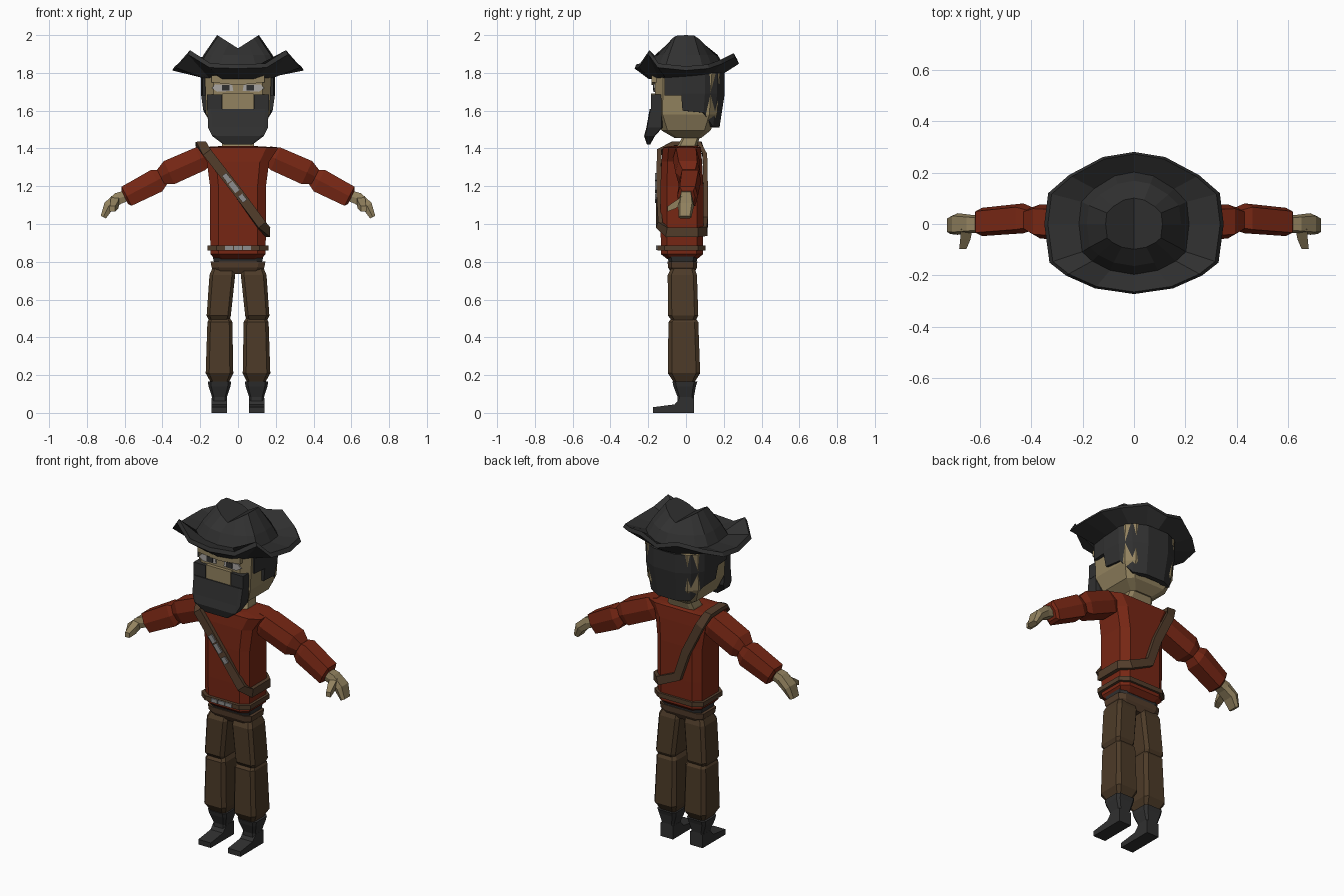
import bpy, bmesh, math
from mathutils import Vector

if "Cube" in bpy.data.objects:
    bpy.data.objects.remove(bpy.data.objects["Cube"])


def material(name, rgb):
    m = bpy.data.materials.new(name)
    m.diffuse_color = (*rgb, 1)
    m.use_nodes = True
    m.node_tree.nodes["Principled BSDF"].inputs["Base Color"].default_value = m.diffuse_color
    return m


BLACK = material("charcoal", (0.030, 0.030, 0.030))
RED = material("shirt red", (0.185, 0.020, 0.007))
BROWN = material("trouser brown", (0.073, 0.043, 0.021))
LEATHER = material("leather", (0.085, 0.046, 0.024))
SKIN = material("skin", (0.29, 0.225, 0.115))
SILVER = material("silver", (0.27, 0.27, 0.27))
WHITE = material("eye white", (0.40, 0.38, 0.36))


def make(name, verts, faces, mat):
    me = bpy.data.meshes.new(name)
    me.from_pydata([tuple(v) for v in verts], [], faces)
    bm = bmesh.new()
    bm.from_mesh(me)
    bmesh.ops.recalc_face_normals(bm, faces=bm.faces)
    bm.to_mesh(me)
    bm.free()
    me.materials.append(mat)
    ob = bpy.data.objects.new(name, me)
    bpy.context.collection.objects.link(ob)
    return ob


def loft(name, rings, mat, closed=False, caps=None):
    """Skin equal-length rings; closed joins the last ring to the first."""
    n, k = len(rings[0]), len(rings)
    faces = []
    for i in range(k if closed else k - 1):
        a, b = i * n, (i + 1) % k * n
        faces += [(a + j, a + (j + 1) % n, b + (j + 1) % n, b + j) for j in range(n)]
    if not closed:
        top = (k - 1) * n
        faces.append(tuple(range(n)))
        faces += [tuple(top + i for i in c) for c in (caps or [range(n)])]
    return make(name, [v for r in rings for v in r], faces, mat)


def octa(z, hx, y0, y1, cx=0, c=0.25):
    """Chamfered rectangle at height z."""
    a, b = hx * (1 - c), (y1 - y0) * c / 2
    return [(cx + x, y, z) for x, y in (
        (-a, y0), (a, y0), (hx, y0 + b), (hx, y1 - b),
        (a, y1), (-a, y1), (-hx, y1 - b), (-hx, y0 + b))]


def extrude(name, outline, y0, y1, mat):
    """Front-facing (x, z) outline given depth in y."""
    return loft(name, [[(x, y, z) for x, z in outline] for y in (y0, y1)], mat)


def box(name, x0, x1, y0, y1, z0, z1, mat):
    return extrude(name, [(x0, z0), (x1, z0), (x1, z1), (x0, z1)], y0, y1, mat)


def limb(name, pts, s, mat):
    """Six-sided tube in the xz plane; pts are (x, y, z, half height, half depth)."""
    rings = []
    for i, (x, y, z, h, w) in enumerate(pts):
        p, q = pts[max(i - 1, 0)], pts[min(i + 1, len(pts) - 1)]
        d = Vector((q[0] - p[0], 0, q[2] - p[2])).normalized()
        up = Vector((-d.z, 0, d.x))
        ring = []
        for a, b in ((1, -.75), (1, .75), (0, 1), (-1, .75), (-1, -.75), (0, -1)):
            v = Vector((x, y + b * w, z)) + up * a * h
            ring.append((s * v.x, v.y, v.z))
        rings.append(ring)
    return loft(name, rings, mat)


# Hat: brim and pinched crown from one outline
half = [(0, .28, 1.87), (.12, .26, 1.905), (.25, .19, 1.87), (.33, .12, 1.845),
        (.345, 0, 1.835), (.325, -.15, 1.85), (.262, -.2, 1.92),
        (.15, -.25, 1.85), (0, -.272, 1.845)]
rim = half + [(-x, y, z) for x, y, z in reversed(half[1:-1])]


def scaled(sx, sy, zf):
    return [(x * sx, y * sy, zf(x * sx, y * sy, z)) for x, y, z in rim]


loft("hat", [
    scaled(.57, .72, lambda x, y, z: 1.782 + .08 * y),
    scaled(1.01, 1.0, lambda x, y, z: z - .022),
    scaled(.97, .97, lambda x, y, z: z),
    scaled(.62, .72, lambda x, y, z: 1.835),
    scaled(.53, .60, lambda x, y, z: 1.895),
    scaled(.32, .36, lambda x, y, z: 1.93 + .635 * abs(x))],
    BLACK, caps=[range(0, 9), [8, 9, 10, 11, 12, 13, 14, 15, 0]])

# Head and neck
loft("head", [octa(1.455, .075, -.06, .08), octa(1.495, .135, -.13, .13),
              octa(1.58, .168, -.165, .165), octa(1.80, .176, -.165, .18)], SKIN)
loft("neck", [octa(1.38, .09, -.07, .05), octa(1.42, .085, -.04, .06),
              octa(1.48, .07, -.01, .08)], SKIN)
box("nose", -.082, .082, -.186, -.15, 1.60, 1.69, SKIN)
extrude("brow", [(-.14, 1.75), (0, 1.735), (.14, 1.75), (.14, 1.785), (-.14, 1.785)],
        -.182, -.15, SKIN)

# Hair: stepped wall round the sides and back of the head
cols = [(.188, -.115, 1.68), (.195, -.025, 1.68), (.196, -.02, 1.60), (.192, .10, 1.59),
        (.15, .165, 1.515), (.07, .205, 1.51)]
cols += [(-x, y, z) for x, y, z in reversed(cols)]
rings = []
for x, y, zb in cols:
    f = 1 - (1.68 - zb) * .8
    rings.append([(x, y, 1.80), (x, y, 1.69), (x * f, y * f, zb),
                  (x * f * .84, y * f * .84, zb), (x * .84, y * .84, 1.80)])
loft("hair", rings, BLACK)

# Beard with sideburns
loft("beard", [octa(z, hx, y0, y1, 0, .12) for z, hx, y0, y1 in (
    (1.61, .162, -.192, -.125), (1.51, .158, -.21, -.125),
    (1.465, .136, -.222, -.165), (1.42, .075, -.207, -.19))], BLACK)

for s, side in ((1, "left"), (-1, "right")):
    # Face details
    box(side + "_sideburn", s * .085, s * .163, -.186, -.125, 1.60, 1.685, BLACK)
    extrude(side + "_eye", [(s * x, z) for x, z in (
        (.025, 1.705), (.11, 1.70), (.14, 1.72), (.12, 1.74), (.03, 1.737))],
        -.172, -.164, WHITE)
    box(side + "_pupil", s * .045, s * .085, -.176, -.17, 1.708, 1.737, BLACK)

    # Arm: upper sleeve, lower sleeve, hand and thumb
    limb(side + "_upper_sleeve", [(.15, .0, 1.37, .045, .05), (.20, .0, 1.345, .065, .07),
         (.365, .01, 1.272, .067, .066), (.41, .015, 1.25, .042, .045)], s, RED)
    limb(side + "_forearm_sleeve", [(.395, .02, 1.25, .042, .045), (.43, .022, 1.23, .064, .058),
         (.59, .008, 1.147, .057, .055), (.60, .008, 1.142, .04, .04)], s, RED)
    limb(side + "_hand", [(.575, .0, 1.155, .028, .03), (.635, .0, 1.135, .032, .036),
         (.685, .0, 1.095, .028, .042), (.713, -.005, 1.036, .015, .034)], s, SKIN)
    loft(side + "_thumb", [[(s * (x + a * r), y, z + b * r) for a, b in (
        (-1, -1), (1, -1), (1, 1), (-1, 1))] for x, y, z, r in (
        (.65, -.02, 1.125, .022), (.655, -.06, 1.10, .02), (.665, -.097, 1.08, .014))], SKIN)

    # Trouser leg: thigh and shin
    loft(side + "_thigh", [octa(z, hx, y0, y1, s * cx) for z, hx, y0, y1, cx in (
        (.78, .055, -.07, .04, .075), (.73, .068, -.097, .058, .083),
        (.515, .064, -.095, .065, .102), (.48, .05, -.07, .045, .10))], BROWN)
    loft(side + "_shin", [octa(z, hx, y0, y1, s * cx) for z, hx, y0, y1, cx in (
        (.51, .05, -.07, .045, .096), (.48, .066, -.093, .065, .096),
        (.21, .073, -.096, .075, .098), (.155, .045, -.06, .04, .096))], BROWN)

    # Boot: flared shaft and flat foot
    loft(side + "_boot_shaft", [octa(z, hx, y0, y1, s * .098) for z, hx, y0, y1 in (
        (.165, .062, -.072, .06), (.14, .058, -.066, .052),
        (.085, .04, -.045, .042), (.0, .04, -.045, .042))], BLACK)
    foot = [(.042, 0), (-.176, 0), (-.176, .03), (-.06, .045), (-.03, .08), (.042, .08)]
    loft(side + "_boot_foot", [[(s * x, y, z) for y, z in foot] for x in (.057, .139)], BLACK)

# Torso, waist and hips
loft("shirt", [octa(z, hx, y0, y1, 0, .3) for z, hx, y0, y1 in (
    (.815, .12, -.10, .06), (.84, .146, -.132, .09), (1.0, .148, -.135, .092),
    (1.2, .148, -.135, .092), (1.33, .165, -.13, .085), (1.405, .215, -.122, .078),
    (1.412, .10, -.09, .065))], RED)
loft("waist", [octa(.79, .125, -.09, .055), octa(.83, .135, -.10, .06)], BLACK)
loft("hips", [octa(z, hx, y0, y1) for z, hx, y0, y1 in (
    (.735, .11, -.075, .04), (.77, .14, -.095, .058), (.802, .145, -.098, .06))], LEATHER)

# Belt and buckle
loft("belt", [octa(.86, .162, -.152, .103, 0, .3), octa(.887, .162, -.152, .103, 0, .3)], LEATHER)
for i in (-1, 0, 1):
    box("belt_buckle", i * .047 - .021, i * .047 + .021, -.159, -.15, .863, .885, SILVER)

# Shoulder strap: closed flat band, each point with its outward direction
path = [((-.195, -.07, 1.425), (0, -.3, 1)), ((-.165, -.142, 1.38), (0, -1, 0)),
        ((0, -.145, 1.168), (0, -1, 0)), ((.125, -.142, .995), (.3, -1, 0)),
        ((.158, -.10, .957), (1, -.3, 0)), ((.158, .06, .957), (1, .3, 0)),
        ((.11, .10, .96), (.2, 1, 0)), ((-.02, .104, 1.02), (0, 1, 0)),
        ((-.075, .104, 1.18), (0, 1, 0)), ((-.165, .10, 1.36), (0, 1, 0)),
        ((-.20, .075, 1.425), (0, .4, 1))]
rings = []
for i, (p, n) in enumerate(path):
    t = Vector(path[(i + 1) % len(path)][0]) - Vector(path[i - 1][0])
    n = Vector(n).normalized()
    w = t.cross(n).normalized() * .025
    rings.append([Vector(p) + w * a + n * b for a, b in (
        (-1, -.012), (1, -.012), (1, .012), (-1, .012))])
loft("shoulder_strap", rings, LEATHER, closed=True)

# Metal plates on the strap
d = Vector((.165, -.212)).normalized()
e = Vector((-d.y, d.x)) * .014
for a, b in ((-.12, -.07), (-.065, -.005), (.02, .06)):
    c = Vector((0, 1.168))
    extrude("strap_plate", [c + d * a - e, c + d * b - e, c + d * b + e, c + d * a + e],
            -.164, -.155, SILVER)
